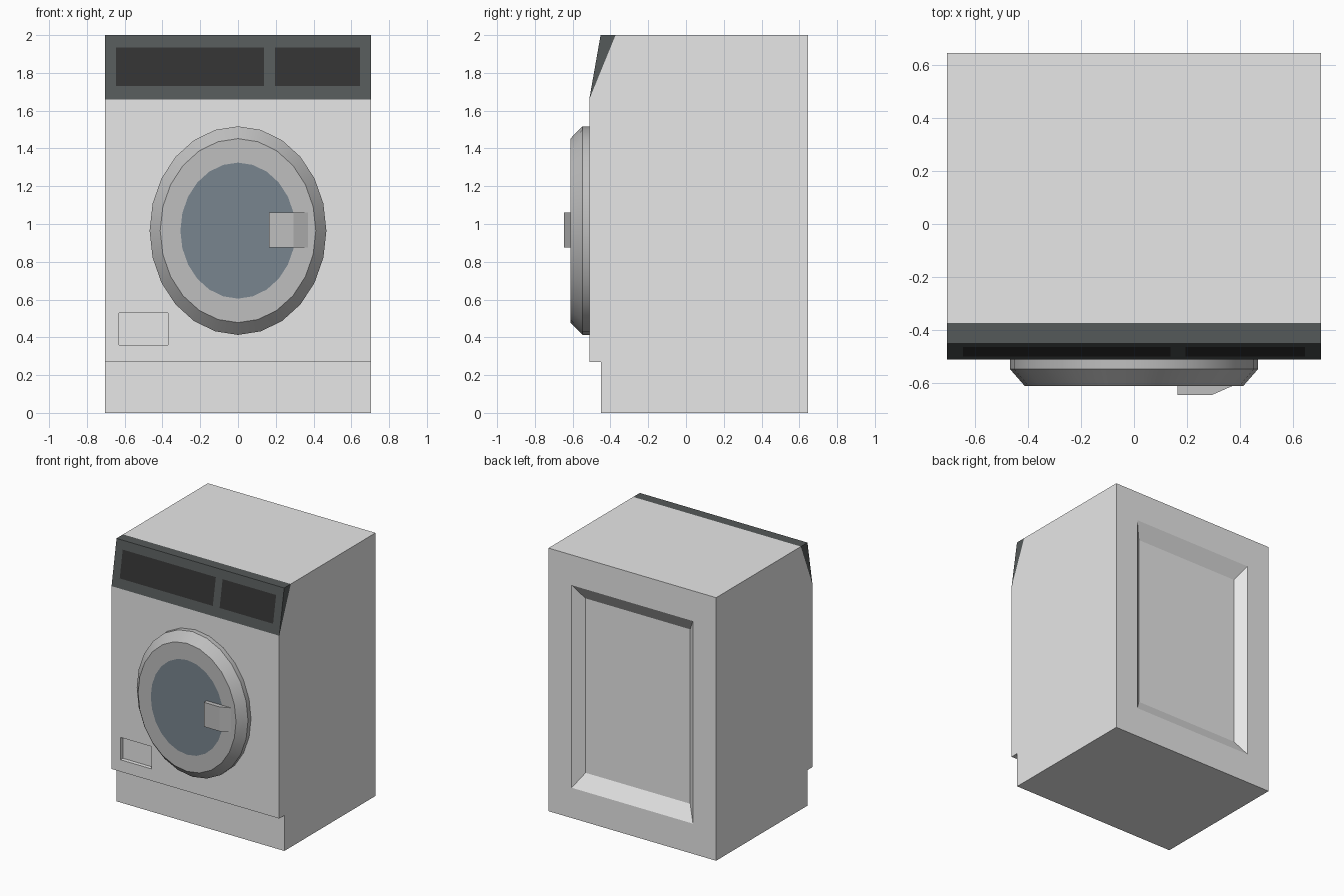
import bpy, bmesh, math

cube = bpy.data.objects.get("Cube")
if cube:
    bpy.data.objects.remove(cube, do_unlink=True)


def material(name, rgb):
    m = bpy.data.materials.new(name)
    m.use_nodes = True
    col = (*rgb, 1)
    m.diffuse_color = col
    m.node_tree.nodes["Principled BSDF"].inputs["Base Color"].default_value = col
    return m


WHITE = material("white enamel", (0.8, 0.8, 0.8))
GREY = material("grey trim", (0.52, 0.52, 0.52))
CHARCOAL = material("charcoal panel", (0.09, 0.1, 0.1))
BLACK = material("black display", (0.033, 0.033, 0.033))
GLASS = material("blue grey glass", (0.19, 0.235, 0.275))


def face(bm, pts, mat=0):
    f = bm.faces.new([bm.verts.new(p) for p in pts])
    f.material_index = mat


def loft(bm, loops, mats):
    """Bridge matching loops of points and cap the last; one material per step."""
    for a, b, m in zip(loops, loops[1:], mats):
        for i in range(len(a)):
            j = (i + 1) % len(a)
            face(bm, [a[i], a[j], b[j], b[i]], m)
    face(bm, loops[-1], mats[-1])


def rect(x0, x1, z0, z1, y):
    """Rectangle facing front or back; y is a function of z."""
    return [(x, y(z), z) for x, z in ((x0, z0), (x1, z0), (x1, z1), (x0, z1))]


def finish(bm, name, mats, smooth=False):
    bmesh.ops.remove_doubles(bm, verts=bm.verts, dist=0.0001)
    bmesh.ops.recalc_face_normals(bm, faces=bm.faces)
    mesh = bpy.data.meshes.new(name)
    bm.to_mesh(mesh)
    bm.free()
    for m in mats:
        mesh.materials.append(m)
    ob = bpy.data.objects.new(name, mesh)
    bpy.context.collection.objects.link(ob)
    if smooth:
        bpy.ops.object.select_all(action="DESELECT")
        bpy.context.view_layer.objects.active = ob
        ob.select_set(True)
        bpy.ops.object.shade_smooth_by_angle(angle=math.radians(25))
    return ob


W = 0.705                    # half width
FRONT, BACK, KICK = -0.512, 0.645, -0.45
LEDGE, PANEL_Z, TOP = 0.27, 1.66, 2.0
PANEL_TOP, PANEL_REAR = -0.452, -0.373


def flat(y):
    return lambda z: y


# Cabinet: side profile pulled across the width
bm = bmesh.new()
profile = [(BACK, 0), (KICK, 0), (KICK, LEDGE), (FRONT, LEDGE),
           (FRONT, PANEL_Z), (PANEL_REAR, TOP), (BACK, TOP)]
for x in (-W, W):
    face(bm, [(x, y, z) for y, z in profile])
for i, (a, b) in enumerate(zip(profile, profile[1:])):
    if i != 3:               # the front has the drawer recess
        face(bm, [(-W, *a), (W, *a), (W, *b), (-W, *b)])

# Small drawer recess in the front
hatch = (-0.63, -0.37, 0.36, 0.53)
loft(bm, [rect(-W, W, LEDGE, PANEL_Z, flat(FRONT)),
          rect(*hatch, flat(FRONT)), rect(*hatch, flat(FRONT + 0.03))], [0, 0])

# Sloped recess in the back
loft(bm, [rect(-W, W, 0, TOP, flat(BACK)),
          rect(-0.51, 0.51, 0.23, 1.77, flat(BACK)),
          rect(-0.44, 0.44, 0.337, 1.663, flat(BACK - 0.067))], [0, 0])
finish(bm, "cabinet", [WHITE])


# Control panel wedge with two inset displays
def slope(z):
    return FRONT + (PANEL_TOP - FRONT) * (z - PANEL_Z) / (TOP - PANEL_Z)


bm = bmesh.new()
MID = 0.167
for x0, x1, d0, d1 in ((-W, MID, -0.645, 0.138), (MID, W, 0.195, 0.645)):
    loft(bm, [rect(x0, x1, PANEL_Z, TOP, slope),
              rect(d0, d1, 1.73, 1.935, slope)], [0])
    bm.faces.ensure_lookup_table()
    bm.faces[-1].material_index = 1
    low = [(x, FRONT, PANEL_Z) for x in (x0, x1)]
    rear = [(x, PANEL_REAR, TOP) for x in (x1, x0)]
    face(bm, [(x0, PANEL_TOP, TOP), (x1, PANEL_TOP, TOP)] + rear)
    face(bm, low + rear)
for x in (-W, W):
    face(bm, [(x, FRONT, PANEL_Z), (x, PANEL_TOP, TOP), (x, PANEL_REAR, TOP)])
finish(bm, "control_panel", [CHARCOAL, BLACK])

# Oval door with bevelled rim and glass
DOOR_Z, DOOR_Y = 0.965, -0.612


def oval(rx, rz, y, n=24):
    return [(rx * math.sin(math.tau * i / n), y,
             DOOR_Z + rz * math.cos(math.tau * i / n)) for i in range(n)]


bm = bmesh.new()
loft(bm, [oval(0.468, 0.552, FRONT), oval(0.468, 0.552, -0.548),
          oval(0.412, 0.487, DOOR_Y), oval(0.305, 0.36, DOOR_Y)], [0, 0, 0])
bm.faces.ensure_lookup_table()
bm.faces[-1].material_index = 1
finish(bm, "door", [GREY, GLASS], smooth=True)

# Door handle, tapering to the rim on the outer side
bm = bmesh.new()
z0, z1 = 0.875, 1.06
loft(bm, [rect(0.165, 0.37, z0, z1, flat(DOOR_Y)),
          rect(0.165, 0.295, z0, z1, flat(-BACK))], [0])
finish(bm, "door_handle", [GREY])
